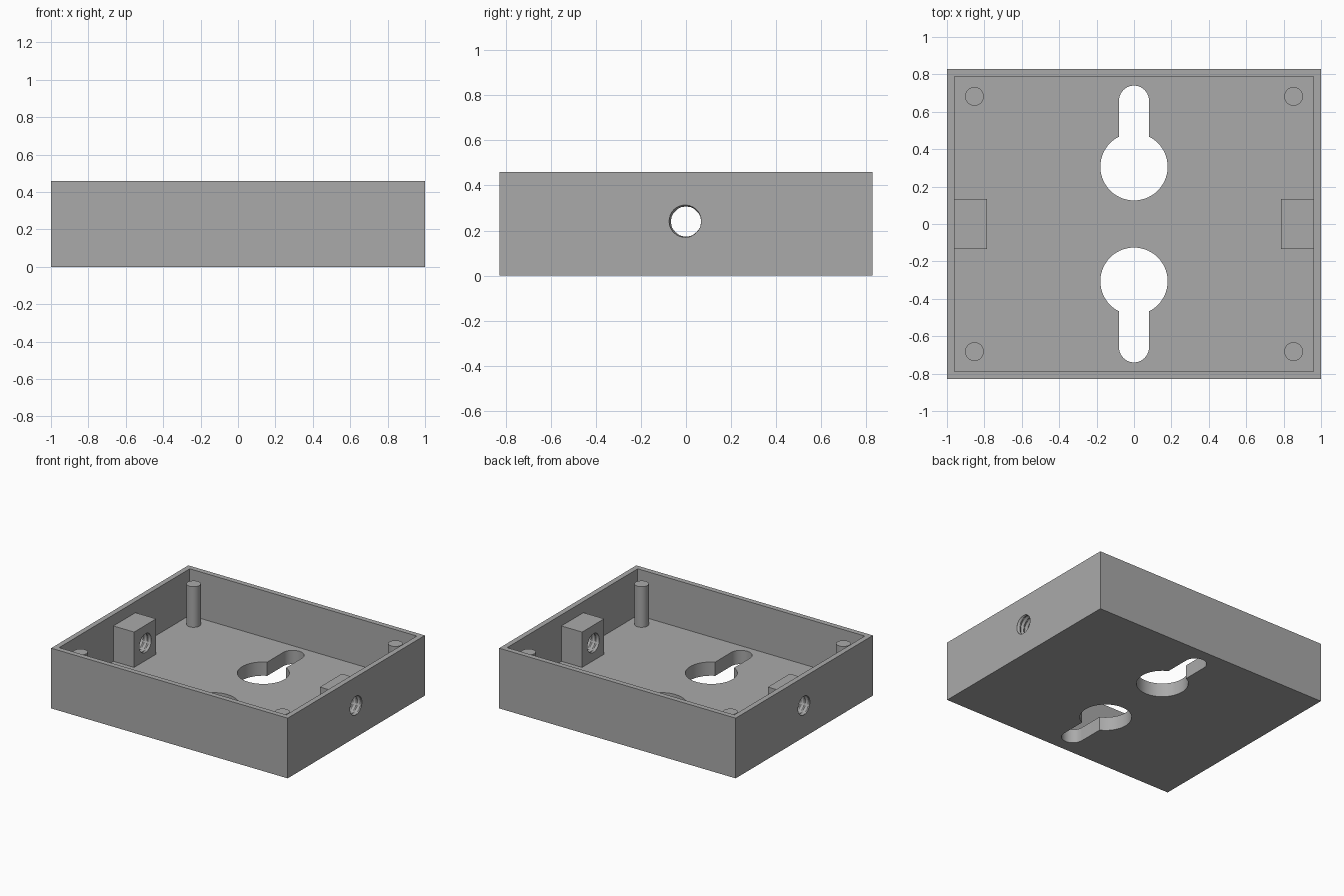
import bpy, bmesh
from math import sin, cos, pi, asin

if "Cube" in bpy.data.objects:
    bpy.data.objects.remove(bpy.data.objects["Cube"])

W, D, H = 1.0, 0.828, 0.46      # half width, half depth, height
WALL, FLOOR = 0.04, 0.105

grey = bpy.data.materials.new("plain_grey")
grey.use_nodes = True
grey.diffuse_color = (0.4, 0.4, 0.4, 1)
grey.node_tree.nodes["Principled BSDF"].inputs["Base Color"].default_value = (0.4, 0.4, 0.4, 1)


def finish(name, bm):
    bmesh.ops.recalc_face_normals(bm, faces=bm.faces)
    mesh = bpy.data.meshes.new(name)
    bm.to_mesh(mesh)
    bm.free()
    mesh.materials.append(grey)
    ob = bpy.data.objects.new(name, mesh)
    bpy.context.collection.objects.link(ob)
    return ob


def loft(name, rings):
    """Join closed rings of points into a capped solid."""
    bm = bmesh.new()
    loops = [[bm.verts.new(p) for p in ring] for ring in rings]
    n = len(loops[0])
    for a, b in zip(loops, loops[1:]):
        for i in range(n):
            j = (i + 1) % n
            bm.faces.new((a[i], a[j], b[j], b[i]))
    bm.faces.new(loops[0])
    bm.faces.new(loops[-1])
    return finish(name, bm)


def prism(name, outline, z0, z1):
    return loft(name, [[(x, y, z) for x, y in outline] for z in (z0, z1)])


def box(name, x0, x1, y0, y1, z0, z1):
    return prism(name, [(x0, y0), (x1, y0), (x1, y1), (x0, y1)], z0, z1)


def arc(cx, cy, r, a0, a1, n):
    """Arc points, angle measured clockwise from +y."""
    return [(cx + r * sin(a0 + (a1 - a0) * i / n),
             cy + r * cos(a0 + (a1 - a0) * i / n)) for i in range(n + 1)]


def cut(ob, cutters):
    for c in cutters:
        mod = ob.modifiers.new("cut", 'BOOLEAN')
        mod.operation, mod.solver, mod.object = 'DIFFERENCE', 'EXACT', c
    dg = bpy.context.evaluated_depsgraph_get()
    mesh = bpy.data.meshes.new_from_object(ob.evaluated_get(dg))
    ob.modifiers.clear()
    ob.data = mesh


def keyhole(side):
    """Round opening with a narrow slot running outwards."""
    r, slot = 0.18, 0.08
    a = asin(slot / r)
    pts = arc(0, 0.306, r, a, 2 * pi - a, 48) + arc(0, 0.66, slot, -pi / 2, pi / 2, 20)
    return prism("keyhole_cutter", [(x * side, y * side) for x, y in pts], -0.1, 0.2)


def screw_thread(side):
    """Threaded rod along x: radius follows a helical triangle wave."""
    pitch, steps, seg = 0.035, 8, 32
    rings = []
    for k in range(58):
        x = 0.77 + k * pitch / steps
        ring = []
        for i in range(seg):
            phase = (k / steps + i / seg) % 1
            r = 0.066 + 0.011 * abs(2 * phase - 1)
            t = 2 * pi * i / seg
            ring.append((side * x, side * r * cos(t), 0.24 + r * sin(t)))
        rings.append(ring)
    return loft("thread_cutter", rings)


# Open tray with hanging keyholes and side screw holes
tray = box("tray", -W, W, -D, D, 0, H)
cavity = box("cavity_cutter", WALL - W, W - WALL, WALL - D, D - WALL, FLOOR, H + 0.1)
keys = [keyhole(s) for s in (1, -1)]
threads = [screw_thread(s) for s in (1, -1)]
cut(tray, [cavity] + keys + threads)
parts = [tray]

# Threaded blocks against the side walls
for side, name, thread in ((1, "left", threads[0]), (-1, "right", threads[1])):
    xs = sorted((side * 0.785, side * (W - WALL + 0.002)))
    block = box(name + "_screw_block", *xs, -0.133, 0.133, FLOOR - 0.005, 0.375)
    cut(block, [thread])
    parts.append(block)

# Corner posts
for sx, xn in ((1, "left"), (-1, "right")):
    for sy, yn in ((1, "back"), (-1, "front")):
        ring = arc(sx * 0.853, sy * 0.682, 0.05, 0, 2 * pi, 32)[:-1]
        parts.append(prism(f"{yn}_{xn}_post", ring, FLOOR - 0.005, 0.415))

for helper in [cavity] + keys + threads:
    bpy.data.objects.remove(helper)

# Smooth the round surfaces, keep the edges crisp
bpy.ops.object.select_all(action='DESELECT')
for ob in parts:
    ob.select_set(True)
bpy.context.view_layer.objects.active = tray
bpy.ops.object.shade_smooth_by_angle(angle=pi / 6)
